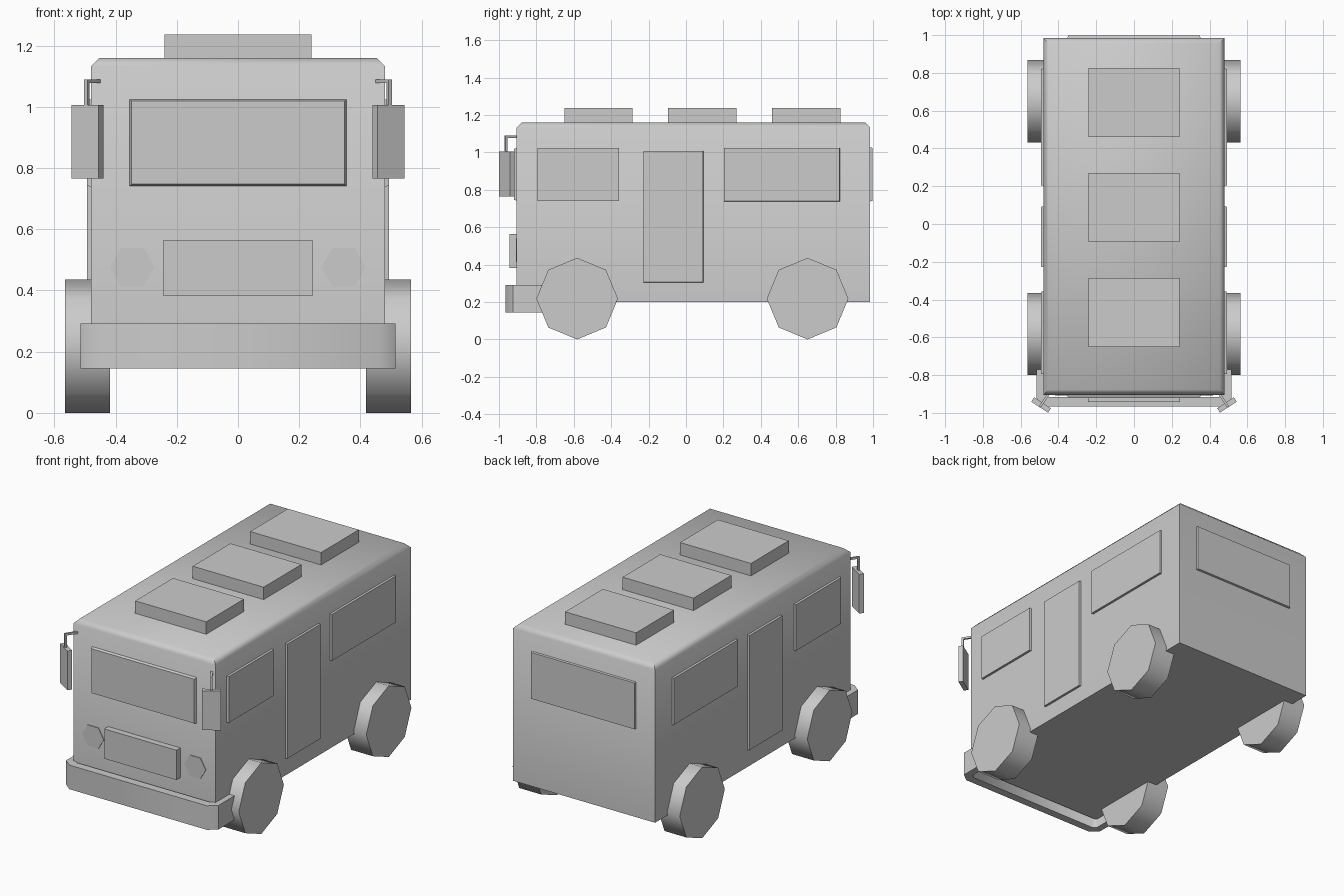
import bpy, bmesh
from math import radians, pi
from mathutils import Matrix, Vector

if "Cube" in bpy.data.objects:
    bpy.data.objects.remove(bpy.data.objects["Cube"])


def finish(bm, name, smooth=False):
    bmesh.ops.recalc_face_normals(bm, faces=bm.faces)
    me = bpy.data.meshes.new(name)
    bm.to_mesh(me)
    bm.free()
    ob = bpy.data.objects.new(name, me)
    bpy.context.collection.objects.link(ob)
    if smooth:
        bpy.ops.object.select_all(action='DESELECT')
        ob.select_set(True)
        bpy.context.view_layer.objects.active = ob
        bpy.ops.object.shade_smooth_by_angle(angle=radians(50))
    return ob


def cube_mesh(lo, hi):
    bm = bmesh.new()
    bmesh.ops.create_cube(bm, size=1)
    lo, hi = Vector(lo), Vector(hi)
    for v in bm.verts:
        v.co = Vector([lo[i] + (v.co[i] + 0.5) * (hi[i] - lo[i]) for i in range(3)])
    return bm


def box(name, lo, hi):
    return finish(cube_mesh(lo, hi), name)


def panel(name, lo, hi, axis, sign, taper):
    """Raised pane whose outer face is slightly smaller than its base."""
    bm = cube_mesh(lo, hi)
    mid = (Vector(lo) + Vector(hi)) / 2
    for v in bm.verts:
        if (v.co[axis] - mid[axis]) * sign > 0:
            for i in range(3):
                if i != axis:
                    v.co[i] -= taper if v.co[i] > mid[i] else -taper
    return finish(bm, name)


def drum(name, centre, radius, depth, sides, axis, spin=0, smooth=False):
    bm = bmesh.new()
    rot = Matrix.Rotation(pi / 2, 4, axis) @ Matrix.Rotation(spin, 4, 'Z')
    bmesh.ops.create_cone(bm, cap_ends=True, segments=sides, radius1=radius,
                          radius2=radius, depth=depth,
                          matrix=Matrix.Translation(centre) @ rot)
    return finish(bm, name, smooth)


# Body shell with chamfered roof edges
bm = cube_mesh((-0.48, -0.905, 0.2), (0.48, 0.985, 1.16))
top = [e for e in bm.edges if all(v.co.z > 1 for v in e.verts)]
bmesh.ops.bevel(bm, geom=top, offset=0.028, segments=1, affect='EDGES')
finish(bm, "body", True)

# Roof units
for i, (y0, y1) in enumerate([(-0.65, -0.285), (-0.095, 0.27), (0.46, 0.825)]):
    box(f"roof_unit_{i + 1}", (-0.24, y0, 1.14), (0.24, y1, 1.236))

# Windscreen, rear window and grille
panel("windscreen", (-0.36, -0.92, 0.735), (0.36, -0.89, 1.03), 1, -1, 0.012)
panel("rear_window", (-0.355, 0.97, 0.735), (0.355, 0.997, 1.03), 1, 1, 0.006)
box("grille", (-0.244, -0.943, 0.382), (0.244, -0.89, 0.564))

# Front bumper wrapping around the corners
outer = [(-0.515, -0.77), (-0.515, -0.925), (-0.465, -0.965),
         (0.465, -0.965), (0.515, -0.925), (0.515, -0.77)]
inner = [(0.472, -0.77), (0.472, -0.895), (0.452, -0.915),
         (-0.452, -0.915), (-0.472, -0.895), (-0.472, -0.77)]
bm = bmesh.new()
base = bm.faces.new([bm.verts.new((x, y, 0.145)) for x, y in outer + inner])
ext = bmesh.ops.extrude_face_region(bm, geom=[base], use_keep_orig=True)
bmesh.ops.translate(bm, vec=(0, 0, 0.147),
                    verts=[g for g in ext["geom"] if isinstance(g, bmesh.types.BMVert)])
finish(bm, "front_bumper", True)

# Parts found on both sides
for s, side in ((1, "right"), (-1, "left")):
    for name, y0, y1, z0, z1 in (("front_side_window", -0.797, -0.355, 0.737, 1.027),
                                 ("rear_side_window", 0.2, 0.825, 0.735, 1.027),
                                 ("door", -0.23, 0.095, 0.302, 1.01)):
        xs = sorted((s * 0.46, s * 0.493))
        panel(f"{side}_{name}", (xs[0], y0, z0), (xs[1], y1, z1), 0, s, 0.004)

    drum(f"{side}_headlight", (s * 0.345, -0.9, 0.476), 0.073, 0.018, 6, 'X', pi / 6 * 3)

    for name, y in (("front", -0.582), ("rear", 0.65)):
        drum(f"{side}_{name}_wheel", (s * 0.4915, y, 0.218), 0.218, 0.147, 8, 'Y', 0, True)

    # Angled mirror plate
    ob = box(f"{side}_mirror", (-0.053, -0.014, 0.765), (0.053, 0.014, 1.005))
    ob.location = (s * 0.492, -0.958, 0)
    ob.rotation_euler.z = s * radians(33)

    # Bent mirror arm: a horizontal bar and a drop bar
    a, b = Vector((s * 0.45, -0.895, 1.083)), Vector((s * 0.494, -0.962, 1.083))
    d = b - a
    ob = box(f"{side}_mirror_arm", (0, -0.006, -0.006), (d.length + 0.006, 0.006, 0.006))
    ob.location = a
    ob.rotation_euler = d.to_track_quat('X', 'Z').to_euler()
    ob = box(f"{side}_mirror_drop", (-0.006, -0.006, 0.99), (0.006, 0.006, 1.083))
    ob.location = (b.x, b.y, 0)
    ob.rotation_euler.z = s * radians(33)
